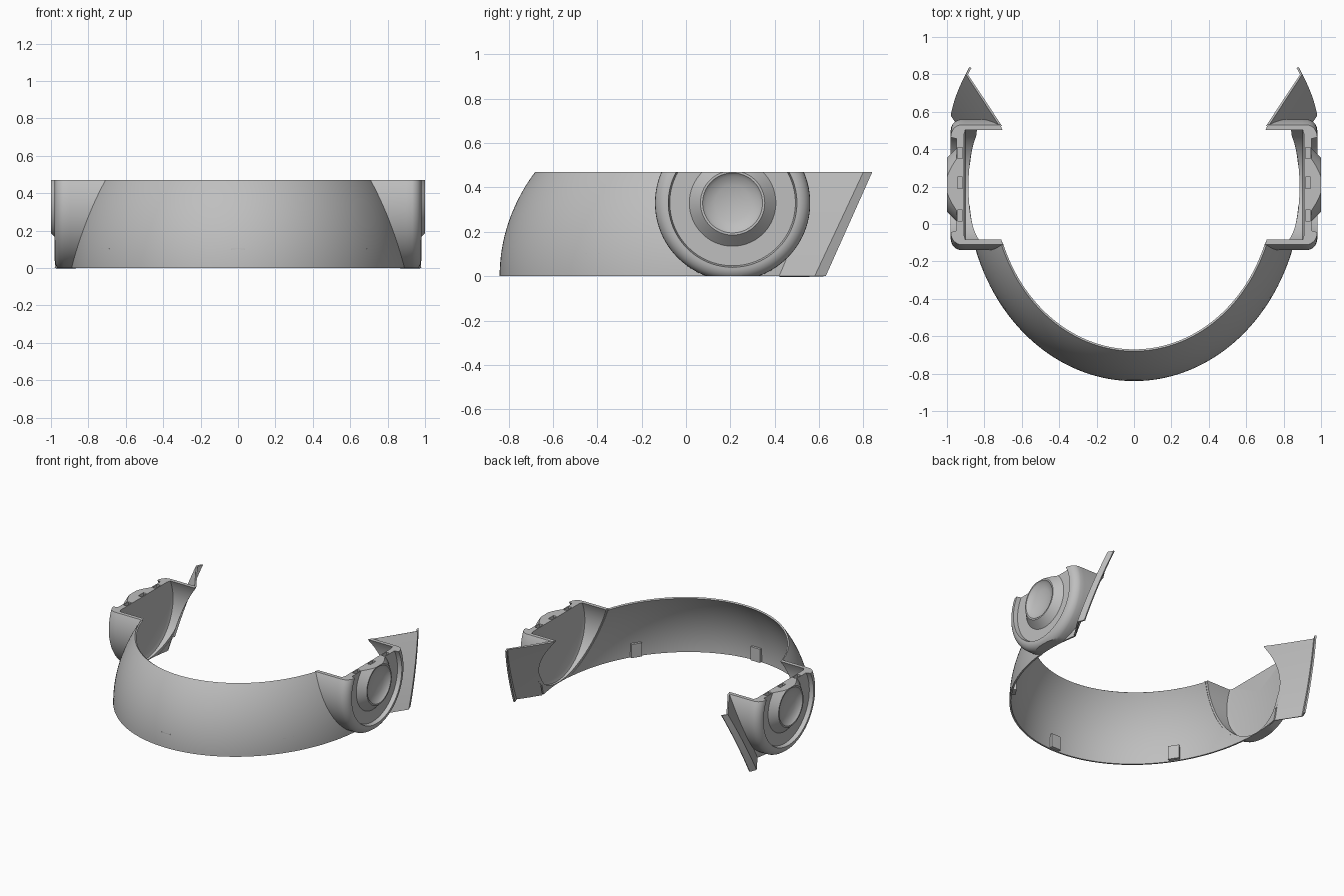
import bpy, bmesh, math
from mathutils import Matrix, Vector

H = 0.47                       # height of the band
A, B, C, YC = 0.895, 1.04, 0.882, 0.2   # shell ellipsoid radii and centre
CY, CZ, CR = 0.21, 0.33, 0.35  # ear cup axis and radius
WALL = 0.012

if "Cube" in bpy.data.objects:
    bpy.data.objects.remove(bpy.data.objects["Cube"])

grey = bpy.data.materials.new("plain_grey")
grey.use_nodes = True
colour = (0.52, 0.52, 0.52, 1)
grey.diffuse_color = colour
grey.node_tree.nodes["Principled BSDF"].inputs["Base Color"].default_value = colour


def squash(z):
    return math.sqrt(1 - (z / C) ** 2)


def shell_x(y, z):
    k = squash(z)
    return A * k * math.sqrt(max(0, 1 - ((y - YC) / (B * k)) ** 2))


def panel_x(y, z):
    t = z / H
    return 0.98 + 0.654 * (y - 0.58) - 0.477 * z + 0.04 * t * (1 - t)


def cup_half(z):
    return math.sqrt(CR ** 2 - (z - CZ) ** 2)


def seam_y(z):
    """Where the shell meets the rear panel."""
    lo, hi = 0.3, 0.7
    for _ in range(30):
        mid = (lo + hi) / 2
        if panel_x(mid, z) < shell_x(mid, z):
            lo = mid
        else:
            hi = mid
    return lo


def make(name, bm):
    mesh = bpy.data.meshes.new(name)
    bm.to_mesh(mesh)
    bm.free()
    mesh.materials.append(grey)
    obj = bpy.data.objects.new(name, mesh)
    bpy.context.collection.objects.link(obj)
    return obj


def finish(obj, thickness=0, mirror=True, angle=30):
    if thickness:
        mod = obj.modifiers.new("thickness", 'SOLIDIFY')
        mod.thickness = thickness
        mod.offset = -1
    if mirror:
        obj.modifiers.new("mirror", 'MIRROR').use_mirror_merge = False
    bpy.ops.object.select_all(action='DESELECT')
    obj.select_set(True)
    bpy.context.view_layer.objects.active = obj
    bpy.ops.object.convert(target='MESH')
    bpy.ops.object.shade_smooth_by_angle(angle=math.radians(angle))


def skin(bm, rows, close=False):
    """Quads between rows of points."""
    grid = [[bm.verts.new(p) for p in row] for row in rows]
    n, m = len(grid), len(grid[0])
    for i in range(n if close else n - 1):
        for j in range(m if close else m - 1):
            a, b = grid[i], grid[(i + 1) % n]
            k = (j + 1) % m
            bm.faces.new((a[j], a[k], b[k], b[j]))


def box(bm, centre, size, turn=0):
    mat = Matrix.Translation(centre) @ Matrix.Rotation(turn, 4, 'Z') @ Matrix.Diagonal((*size, 1))
    bmesh.ops.create_cube(bm, size=1, matrix=mat)


heights = [H * i / 24 for i in range(25)]

# Front band, ending on the round outline of the cups
rows = []
for z in heights:
    k = squash(z)
    limit = math.acos((YC - (CY - cup_half(z) + 0.01)) / (B * k))
    angles = [limit * (j / 40 - 1) for j in range(81)]
    rows.append([(A * k * math.sin(t), YC - B * k * math.cos(t), z) for t in angles])
bm = bmesh.new()
skin(bm, rows)
finish(make("front_band", bm), WALL, mirror=False)

# Short strip of shell behind each cup
rows = []
for z in heights:
    start = CY + cup_half(z) - 0.01
    end = seam_y(z)
    if end <= start:
        break
    ys = [start + (end - start) * j / 4 for j in range(5)]
    rows.append([(shell_x(y, z), y, z) for y in ys])
bm = bmesh.new()
skin(bm, rows)
finish(make("rear_shell_strip", bm), WALL)

# Flared rear panels with a folded back lip
rows = []
for z in heights:
    t = z / H
    start = max(seam_y(z), CY + cup_half(z) - 0.012)
    fold = 0.58 + 0.22 * t
    row = [(panel_x(y, z), y, z) for y in (start, (start + fold) / 2, fold)]
    row.append((panel_x(fold, z) - 0.02, 0.63 + 0.21 * t, z))
    rows.append(row)
bm = bmesh.new()
skin(bm, rows)
finish(make("rear_panel", bm), WALL, angle=20)

# Ear cups: revolved profile whose inner wall is trimmed to the shell
face = [(0.90, CR)]
for i in range(1, 9):
    a = math.pi / 2 * i / 8
    face.append((0.92 + 0.06 * math.sin(a), 0.29 + 0.06 * math.cos(a)))
face += [(0.95, 0.283), (0.95, 0.195), (1.0, 0.145), (1.0, 0.135),
         (0.985, 0.12), (0.973, 0.08), (0.966, 0.04), (0.964, 0),
         (0.91, 0), (0.91, 0.30), (0.902, 0.325)]
rows = []
for i in range(96):
    a = math.tau * i / 96

    def spot(r):
        return CY + r * math.cos(a), CZ + r * math.sin(a)

    def trim(r):
        y, z = spot(r)
        z = min(max(z, 0), H)
        return min(max(shell_x(y, z), panel_x(y, z)) - 0.01, 0.895)

    profile = [(trim(CR), CR)] + face + [(trim(0.325), 0.325)]
    rows.append([(x, *spot(r)) for x, r in profile])
bm = bmesh.new()
skin(bm, rows, close=True)
bmesh.ops.remove_doubles(bm, verts=bm.verts, dist=1e-5)
bmesh.ops.recalc_face_normals(bm, faces=bm.faces)
for level, up in ((0, -1), (H, 1)):
    cut = bmesh.ops.bisect_plane(bm, geom=bm.verts[:] + bm.edges[:] + bm.faces[:],
                                 plane_co=(0, 0, level), plane_no=(0, 0, up), clear_outer=True)
    edges = [e for e in bm.edges if e.is_boundary]
    bmesh.ops.triangle_fill(bm, edges=edges, use_beauty=True, normal=Vector((0, 0, up)))
bmesh.ops.recalc_face_normals(bm, faces=bm.faces)
cup = make("ear_cup", bm)

# Peg sockets in the top of each cup
bm = bmesh.new()
for y in (0.045, 0.22, 0.38):
    box(bm, (0.93, y, H), (0.026, 0.06, 0.05))
cutter = make("socket_cutter", bm)
cutter.hide_render = True
mod = cup.modifiers.new("sockets", 'BOOLEAN')
mod.operation = 'DIFFERENCE'
mod.object = cutter
finish(cup)
bpy.data.objects.remove(cutter)

# Small locating tabs inside the lower edge of the band
bm = bmesh.new()
for degrees in (-53, 0, 53):
    t = math.radians(degrees)
    normal = Vector((math.sin(t) / A, -math.cos(t) / B, 0)).normalized()
    spot = Vector((A * math.sin(t), YC - B * math.cos(t), 0.055)) - normal * 0.022
    box(bm, spot, (0.075, 0.03, 0.1), math.atan2(normal.x, -normal.y))
finish(make("locating_tabs", bm), mirror=False)
